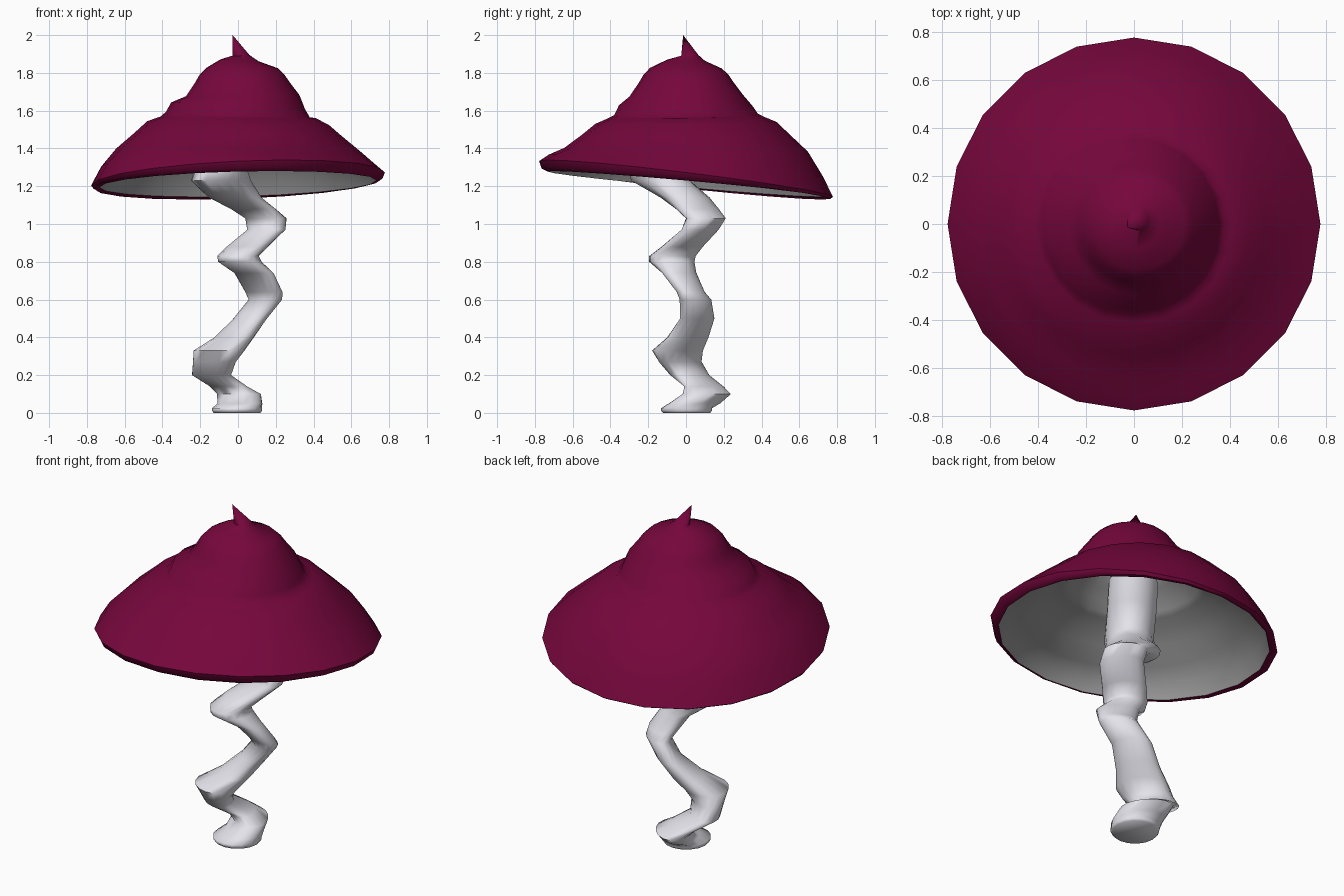
import bpy, bmesh
from math import sin, cos, asin, pi

if "Cube" in bpy.data.objects:
    bpy.data.objects.remove(bpy.data.objects["Cube"])


def loft(name, rings, cap_start=False, cap_end=False, tip=None, color=None,
         angle=40, inward=False):
    """Skin a stack of equal-length point rings, optionally closed by caps or a tip."""
    bm = bmesh.new()
    rows = [[bm.verts.new(p) for p in ring] for ring in rings]
    n = len(rows[0])
    for a, b in zip(rows, rows[1:]):
        for i in range(n):
            j = (i + 1) % n
            bm.faces.new((a[i], a[j], b[j], b[i]))
    if cap_start:
        bm.faces.new(rows[0][::-1])
    if cap_end:
        bm.faces.new(rows[-1])
    if tip:
        t = bm.verts.new(tip)
        for i in range(n):
            bm.faces.new((rows[-1][i], rows[-1][(i + 1) % n], t))
    if inward:
        bmesh.ops.reverse_faces(bm, faces=bm.faces)
    me = bpy.data.meshes.new(name)
    bm.to_mesh(me)
    bm.free()
    ob = bpy.data.objects.new(name, me)
    bpy.context.collection.objects.link(ob)
    if color:
        mat = bpy.data.materials.new(name + "_colour")
        mat.diffuse_color = color
        mat.use_nodes = True
        mat.node_tree.nodes["Principled BSDF"].inputs["Base Color"].default_value = mat.diffuse_color
        me.materials.append(mat)
    bpy.ops.object.select_all(action='DESELECT')
    ob.select_set(True)
    bpy.context.view_layer.objects.active = ob
    bpy.ops.object.shade_smooth_by_angle(angle=angle * pi / 180)
    return ob


def tilted_ring(r, z, sx=0, sy=0, cx=0, cy=0, n=20):
    """Circle in plan whose height slopes by sx along x and sy along y."""
    pts = []
    for i in range(n):
        x, y = r * cos(2 * pi * i / n), r * sin(2 * pi * i / n)
        pts.append((cx + x, cy + y, z + sx * x + sy * y))
    return pts


def stem_ring(z, cx, rx, cy, ry, n=16):
    """Level slice through the tube, skewed along the x=y diagonal to keep its width."""
    width = .145 if z < .36 else .12 if z < 1.06 else .135
    lean = asin(max(-.42, 1 - width ** 2 / (rx * ry))) if z > .03 else 0
    a = [2 * pi * i / n - lean / 2 for i in range(n)]
    return [(cx + rx * cos(t), cy + ry * sin(t + lean), z) for t in a]


# Cap: tilted wavy brim with rolled lip, stepped crown, small bent tip
lip = (.735, 1.212, .025, -.09)
shell = [
    (.725, 1.31, .01, -.08),
    (.645, 1.393, -.01, -.015),
    (.55, 1.473, -.015, 0),
    (.48, 1.535, -.02, .01),
    (.41, 1.565, -.01, .01),
    (.38, 1.58, -.04, .01),
    (.355, 1.625, -.05, -.01),
    (.30, 1.68, .01, .02, .025),
    (.25, 1.75, .01, .01, .022),
    (.225, 1.79, .01, 0, .02),
    (.19, 1.825, 0, -.01, .02),
    (.10, 1.867, -.05, -.03, .008),
]
brim = [lip, (.765, 1.214, .035, -.105), (.778, 1.238, .045, -.122)]
nub = (.045, 1.893, .05, .05, .015, .02)
loft("cap", [tilted_ring(*r) for r in brim + shell + [nub]],
     tip=(-.028, -.015, 2.0), color=(.18, .002, .045, 1), angle=60)

# Underside of cap: thin lining just inside the shell
lining = [lip] + [(r[0] - .012, r[1] - .016, *r[2:]) for r in shell]
loft("cap_underside", [tilted_ring(*r) for r in lining],
     tip=(0, 0, 1.865), color=(.3, .3, .3, 1), angle=60, inward=True)

# Stem: crooked tube as slices (z, centre x, half x, centre y, half y)
stem = [
    (0, -.005, .125, .003, .125),
    (.012, -.005, .132, .003, .135),
    (.025, -.005, .132, .003, .135),
    (.05, .01, .12, .045, .137),
    (.10, .005, .118, .11, .13),
    (.14, -.05, .10, .095, .105),
    (.20, -.14, .105, .02, .105),
    (.27, -.125, .115, -.03, .115),
    (.33, -.10, .135, -.045, .135),
    (.40, -.02, .105, .01, .11),
    (.50, .065, .09, .06, .092),
    (.60, .145, .09, .05, .085),
    (.64, .137, .10, .025, .075),
    (.74, .085, .105, -.035, .092),
    (.80, .01, .115, -.075, .12),
    (.83, 0, .11, -.072, .123),
    (.88, .05, .11, -.02, .11),
    (.97, .15, .103, .075, .10),
    (1.03, .148, .110, .105, .106),
    (1.08, .08, .12, .06, .115),
    (1.14, -.015, .14, -.005, .13),
    (1.23, -.09, .16, -.135, .158),
    (1.30, -.09, .135, -.15, .15),
    (1.42, -.05, .145, -.08, .145),
    (1.57, -.02, .15, -.03, .15),
]
loft("stem", [stem_ring(*s) for s in stem], True, True,
     color=(.78, .77, .83, 1), angle=75)
